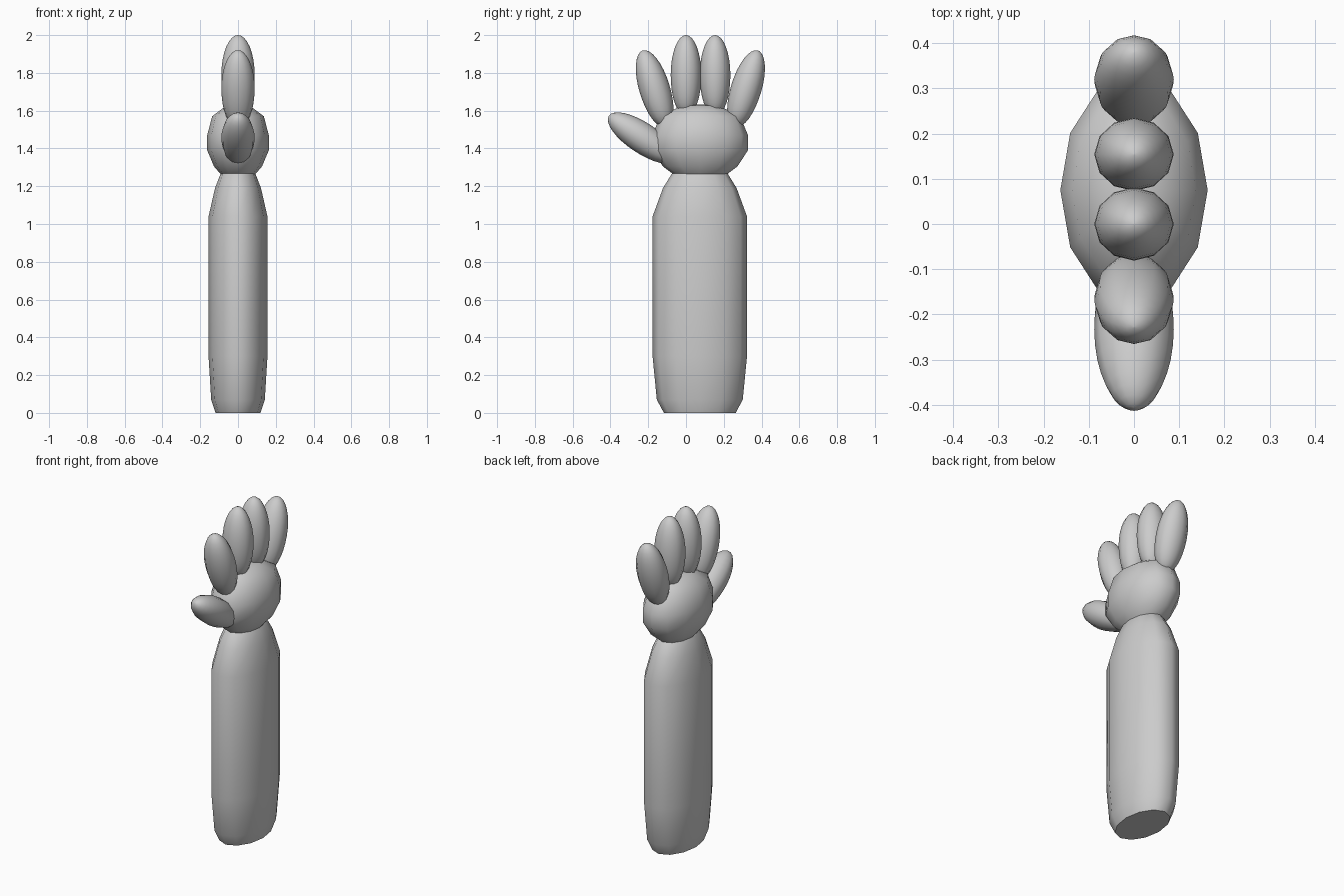
import bpy, bmesh, math
from mathutils import Matrix

if "Cube" in bpy.data.objects:
    bpy.data.objects.remove(bpy.data.objects["Cube"])

SIDES = 12


def lathe(name, profile, sx, sy, loc, tilt=0.0, angle=60):
    """Oval cross-sections (radius, z) stacked along z, capped at both ends."""
    bm = bmesh.new()
    rings = []
    for r, z in profile:
        rings.append([bm.verts.new((r * sx * math.cos(2 * math.pi * i / SIDES),
                                    r * sy * math.sin(2 * math.pi * i / SIDES), z))
                      for i in range(SIDES)])
    for a, b in zip(rings, rings[1:]):
        for i in range(SIDES):
            j = (i + 1) % SIDES
            bm.faces.new((a[i], a[j], b[j], b[i]))
    bm.faces.new(rings[0][::-1])
    bm.faces.new(rings[-1])
    bmesh.ops.transform(bm, matrix=Matrix.Rotation(tilt, 4, 'X'), verts=bm.verts)
    me = bpy.data.meshes.new(name)
    bm.to_mesh(me)
    bm.free()
    ob = bpy.data.objects.new(name, me)
    ob.location = loc
    bpy.context.collection.objects.link(ob)
    bpy.ops.object.select_all(action='DESELECT')
    ob.select_set(True)
    bpy.context.view_layer.objects.active = ob
    bpy.ops.object.shade_smooth_by_angle(angle=math.radians(angle))
    return ob


# Forearm: flattened column tapering into the wrist
lathe("forearm", [(0.76, 0), (0.91, 0.07), (1, 0.30), (1, 1.04), (0.78, 1.19),
                  (0.57, 1.275), (0.3, 1.32)], 0.156, 0.25, (0, 0.073, 0))

# Palm: flattened ball
lathe("palm", [(0.36, 1.23), (0.57, 1.265), (0.78, 1.305), (1, 1.39), (1, 1.47),
               (0.84, 1.57), (0.38, 1.627), (0.05, 1.633)], 0.163, 0.253, (0, 0.075, 0))

# Fingers and thumb: rounded pods, slightly fuller at the base
HALF = 0.21
pod = []
for k in range(17):
    t = math.pi * (k / 16 - 0.5)
    r = max(math.cos(t), 0.02)
    pod.append((r ** 0.85 if t < 0 else r, HALF * math.sin(t)))

digits = [("thumb", -0.233, 1.457, 56.5),
          ("index_finger", -0.167, 1.718, 17),
          ("middle_finger", 0.0, 1.79, 0),
          ("ring_finger", 0.154, 1.79, 0),
          ("little_finger", 0.319, 1.718, -17)]
for name, y, z, deg in digits:
    lathe(name, pod, 0.088, 0.081, (0, y, z), math.radians(deg))
